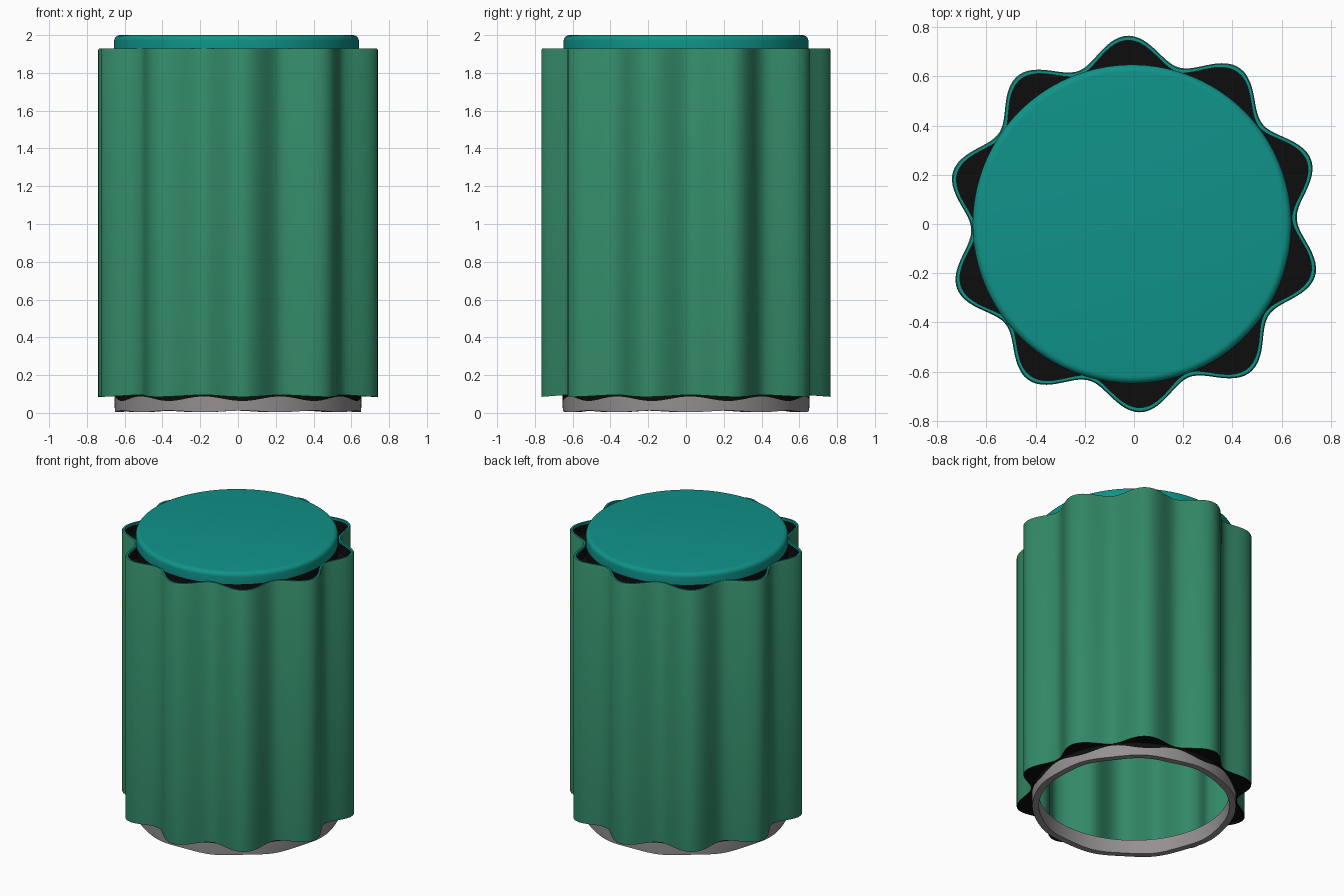
import bpy
import bmesh
from math import cos, sin, pi, radians

SEGMENTS = 240
LOBES = 10
PHASE = radians(92)

old = bpy.data.objects.get("Cube")
if old:
    bpy.data.objects.remove(old, do_unlink=True)


def make_material(name, rgb):
    mat = bpy.data.materials.new(name)
    mat.use_nodes = True
    colour = (*rgb, 1.0)
    mat.diffuse_color = colour
    bsdf = mat.node_tree.nodes["Principled BSDF"]
    bsdf.inputs["Base Color"].default_value = colour
    bsdf.inputs["Roughness"].default_value = 0.7
    return mat


MATERIALS = [
    make_material("wall green", (0.032, 0.246, 0.133)),
    make_material("lid teal", (0.005, 0.29, 0.25)),
    make_material("pocket black", (0.004, 0.004, 0.004)),
    make_material("base grey", (0.30, 0.28, 0.29)),
]
GREEN, TEAL, BLACK, GREY = range(len(MATERIALS))


def sweep(name, rows, closed=True, caps=None, offset=0.0):
    """Turn (radius, lobe depth, height, height wave, colour) rows around z."""
    bm = bmesh.new()
    loops = []
    for radius, depth, height, lift, _ in rows:
        loop = []
        for s in range(SEGMENTS):
            a = 2 * pi * s / SEGMENTS
            wave = cos(LOBES * (a - PHASE))
            r = radius + depth * wave
            loop.append(bm.verts.new((r * cos(a) + offset, r * sin(a), height + lift * wave)))
        loops.append(loop)
    bands = len(rows) if closed else len(rows) - 1
    for i in range(bands):
        low, high = loops[i], loops[(i + 1) % len(rows)]
        for s in range(SEGMENTS):
            t = (s + 1) % SEGMENTS
            face = bm.faces.new((low[s], low[t], high[t], high[s]))
            face.material_index = rows[i][4]
    if caps:
        bm.faces.new(loops[0][::-1]).material_index = caps[0]
        bm.faces.new(loops[-1]).material_index = caps[1]
    mesh = bpy.data.meshes.new(name)
    bm.to_mesh(mesh)
    bm.free()
    for mat in MATERIALS:
        mesh.materials.append(mat)
    obj = bpy.data.objects.new(name, mesh)
    bpy.context.collection.objects.link(obj)
    bpy.ops.object.select_all(action="DESELECT")
    obj.select_set(True)
    bpy.context.view_layer.objects.active = obj
    bpy.ops.object.shade_smooth_by_angle(angle=radians(40))
    return obj


# Fluted outer wall with a teal lip and a dark inner top
LOBE = 0.052
sweep("fluted_wall", [
    (0.714, LOBE, 0.09, -0.005, GREEN),
    (0.714, LOBE, 1.922, 0, GREEN),
    (0.709, LOBE, 1.93, 0, TEAL),
    (0.695, LOBE, 1.93, 0, TEAL),
    (0.695, LOBE, 1.915, 0, BLACK),
    (0.695, LOBE, 1.85, 0, GREEN),
    (0.695, LOBE, 0.10, 0, BLACK),
])

# Dark webs closing the pockets between the lobes and the round core
for name, z in (("upper_pocket_floor", 1.84), ("lower_pocket_floor", 0.10)):
    sweep(name, [
        (0.704, LOBE, z + 0.01, 0, BLACK),
        (0.62, 0, z + 0.01, 0, BLACK),
        (0.62, 0, z, 0, BLACK),
        (0.704, LOBE, z, 0, BLACK),
    ])

# Round lid with a softened edge and a dark skirt
lid_rows = [(0.648, 0, 1.84, 0, BLACK), (0.648, 0, 1.92, 0, TEAL)]
BEVEL = 0.03
for k in range(6):
    a = k * pi / 10
    lid_rows.append((0.648 - BEVEL * (1 - cos(a)), 0, 2 - BEVEL * (1 - sin(a)), 0, TEAL))
sweep("lid", lid_rows, closed=False, caps=(GREEN, TEAL), offset=-0.008)

# Grey base ring, dark along its scalloped upper edge
sweep("base_ring", [
    (0.652, 0, 0.008, 0.004, GREY),
    (0.654, 0, 0.075, -0.012, BLACK),
    (0.654, 0, 0.108, 0, GREY),
    (0.61, 0, 0.108, 0, GREY),
    (0.61, 0, 0.008, 0.004, GREY),
])
